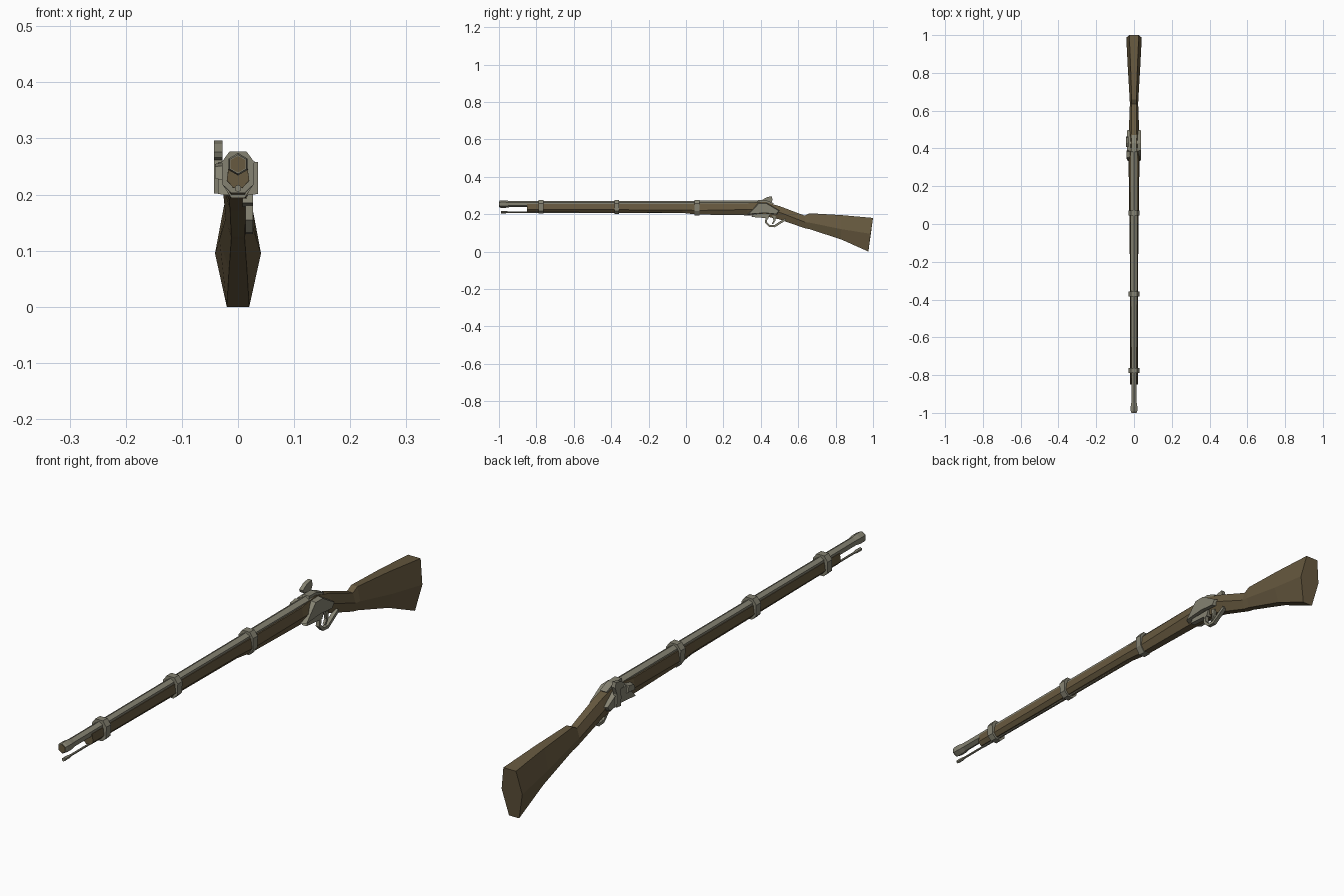
import bpy, bmesh, math


def material(name, rgb):
    m = bpy.data.materials.new(name)
    m.diffuse_color = (*rgb, 1)
    return m


WOOD = material("walnut brown", (0.135, 0.100, 0.050))
METAL = material("dull steel", (0.235, 0.225, 0.168))


def loft(name, rings, mat):
    """Skin a list of equal-length closed rings and cap both ends."""
    bm = bmesh.new()
    vs = [[bm.verts.new(p) for p in r] for r in rings]
    n = len(rings[0])
    for a, b in zip(vs, vs[1:]):
        for i in range(n):
            j = (i + 1) % n
            bm.faces.new((a[i], a[j], b[j], b[i]))
    bm.faces.new(vs[0])
    bm.faces.new(vs[-1])
    bmesh.ops.recalc_face_normals(bm, faces=bm.faces)
    me = bpy.data.meshes.new(name)
    bm.to_mesh(me)
    bm.free()
    me.materials.append(mat)
    ob = bpy.data.objects.new(name, me)
    bpy.context.collection.objects.link(ob)
    return ob


def plate(name, pts, x0, x1, mat=METAL, taper=1.0):
    """Side profile in (y, z) given thickness from x0 to x1; the x1 face may be tapered."""
    cy = sum(p[0] for p in pts) / len(pts)
    cz = sum(p[1] for p in pts) / len(pts)
    outer = [(x1, cy + (y - cy) * taper, cz + (z - cz) * taper) for y, z in pts]
    return loft(name, [[(x0, y, z) for y, z in pts], outer], mat)


def tube(name, stations, z, sides, mat=METAL):
    """Faceted rod along y from (y, radius) stations."""
    rings = [[(r * math.sin(2 * math.pi * i / sides), y, z + r * math.cos(2 * math.pi * i / sides))
              for i in range(sides)] for y, r in stations]
    return loft(name, rings, mat)


# stock: y, then bottom / middle / top heights and half widths
sections = [
    (-0.85, .212, .225, .254, .008, .020, .016),
    (-0.02, .207, .223, .255, .010, .023, .018),
    (0.06, .198, .220, .256, .012, .025, .020),
    (0.33, .194, .225, .258, .014, .029, .022),
    (0.42, .190, .225, .266, .016, .029, .016),
    (0.50, .172, .210, .243, .014, .027, .014),
    (0.635, .125, .158, .192, .012, .022, .012),
    (0.66, .120, .155, .205, .012, .023, .012),
    (0.83, .065, .120, .195, .016, .033, .018),
]
rings = [[(-wb, y, zb), (wb, y, zb), (wm, y, zm), (wt, y, zt), (-wt, y, zt), (-wm, y, zm)]
         for y, zb, zm, zt, wb, wm, wt in sections]
# slanted butt end
rings.append([(-.020, .975, 0), (.020, .975, 0), (.041, .987, .095),
              (.025, 1.0, .18), (-.025, 1.0, .18), (-.041, .987, .095)])
loft("stock", rings, WOOD)

# barrel with flared muzzle and heavier breech
tube("barrel", [(-.998, .017), (-.99, .020), (-.965, .020), (-.945, .0165), (0.0, .0175),
                (0.10, .018), (0.30, .019), (0.41, .019)], .254, 6)
tube("bore", [(-1.0, .015), (-.996, .015)], .254, 6, WOOD)

# ramrod with button tip
tube("ramrod", [(-.99, .0065), (-.965, .0065), (-.95, .004), (0.0, .004)], .211, 6)

# barrel bands
for k, (y, low) in enumerate([(-.775, .203), (-.37, .202), (.058, .194)]):
    prof = [(.015, .277), (.029, .258), (.028, .218), (.012, low)]
    prof += [(-x, z) for x, z in reversed(prof)]
    loft("barrel_band_%d" % (k + 1), [[(x, yy, z) for x, z in prof] for yy in (y - .013, y + .013)], METAL)

# lock plates on both sides
lock = [(.325, .198), (.385, .262), (.43, .262), (.505, .218), (.49, .198), (.42, .205)]
for side, s in (("right", 1), ("left", -1)):
    plate("lock_plate_" + side, lock, .012 * s, .036 * s, taper=.88)

# breech tang covering the barrel end
plate("breech_tang", [(.38, .262), (.385, .276), (.43, .274), (.47, .258), (.46, .25)], -.013, .013)

# hammer and nipple on the left
plate("hammer", [(.43, .202), (.455, .205), (.452, .25), (.463, .278), (.458, .296),
                 (.43, .290), (.408, .276), (.412, .266), (.434, .262), (.428, .235)], -.028, -.043)
plate("nipple_bolster", [(.34, .225), (.35, .252), (.385, .258), (.395, .23)], -.02, -.041, taper=.8)

# trigger guard bow, trigger and guard plate, set slightly to the right
bow = [(.405, .195), (.425, .18), (.422, .155), (.445, .132), (.475, .130), (.51, .152), (.535, .168)]
inner = [(.530, .178), (.505, .163), (.472, .141), (.449, .142), (.433, .158), (.436, .183), (.42, .2)]
plate("trigger_guard", bow + inner, .013, .027)
plate("trigger", [(.462, .195), (.468, .165), (.458, .148), (.466, .147), (.478, .165), (.480, .19)], .015, .024)
plate("guard_plate", [(.35, .185), (.36, .2), (.45, .2), (.44, .178)], .008, .027)
